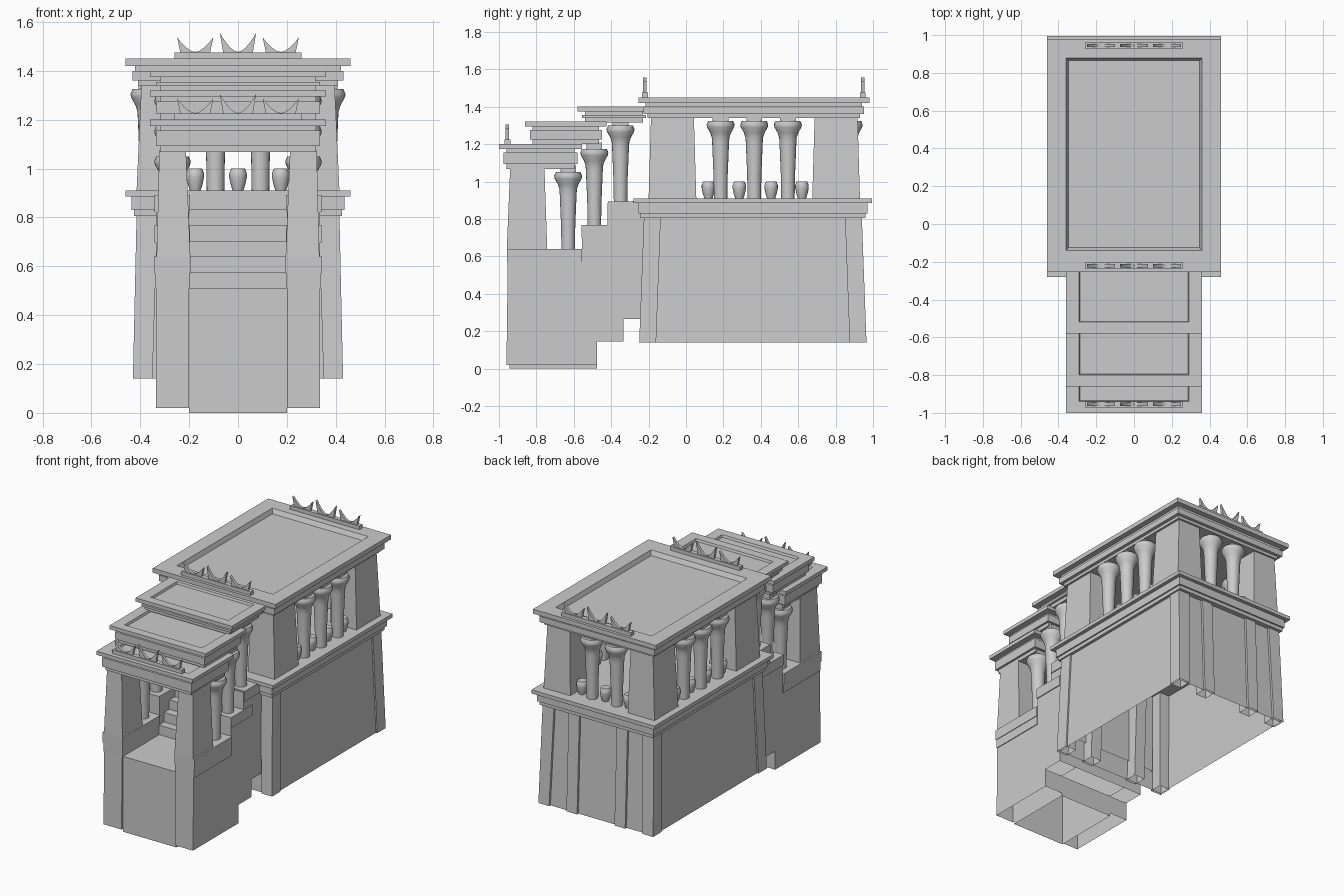
import bpy, bmesh, math

if "Cube" in bpy.data.objects:
    bpy.data.objects.remove(bpy.data.objects["Cube"])


def finish(name, bm, smooth=False):
    bmesh.ops.recalc_face_normals(bm, faces=bm.faces)
    me = bpy.data.meshes.new(name)
    bm.to_mesh(me)
    bm.free()
    ob = bpy.data.objects.new(name, me)
    bpy.context.collection.objects.link(ob)
    if smooth:
        bpy.context.view_layer.objects.active = ob
        ob.select_set(True)
        bpy.ops.object.shade_smooth_by_angle(angle=math.radians(40))
        ob.select_set(False)
    return ob


def loft(name, rects, bottom=True, top=True):
    """Stack of rectangles (x0, x1, y0, y1, z) joined into one solid."""
    bm = bmesh.new()
    rings = [[bm.verts.new(p) for p in ((a, c, z), (b, c, z), (b, d, z), (a, d, z))]
             for a, b, c, d, z in rects]
    for r, s in zip(rings, rings[1:]):
        for i in range(4):
            j = (i + 1) % 4
            bm.faces.new((r[i], r[j], s[j], s[i]))
    if bottom:
        bm.faces.new(rings[0][::-1])
    if top:
        bm.faces.new(rings[-1])
    return finish(name, bm)


def mirrored(rects):
    return [(-b, -a, c, d, z) for a, b, c, d, z in rects]


def pair(name, rects, **kw):
    loft(name + "_right", rects, **kw)
    loft(name + "_left", mirrored(rects), **kw)


def lathe(name, x, y, z, profile, n=20):
    bm = bmesh.new()
    rings = [[bm.verts.new((x + r * math.cos(2 * math.pi * i / n),
                            y + r * math.sin(2 * math.pi * i / n), z + h))
              for i in range(n)] for r, h in profile]
    for r, s in zip(rings, rings[1:]):
        for i in range(n):
            j = (i + 1) % n
            bm.faces.new((r[i], r[j], s[j], s[i]))
    bm.faces.new(rings[0][::-1])
    bm.faces.new(rings[-1])
    finish(name, bm, True)


def prism(name, pts, axis, a, b, open_bottom=False):
    """Extrude a 2D outline along x (outline in yz) or y (outline in xz)."""
    bm = bmesh.new()
    place = (lambda p, t: (t, p[0], p[1])) if axis == 'x' else (lambda p, t: (p[0], t, p[1]))
    A = [bm.verts.new(place(p, a)) for p in pts]
    B = [bm.verts.new(place(p, b)) for p in pts]
    for i in range(len(pts)):
        j = (i + 1) % len(pts)
        bm.faces.new((A[i], A[j], B[j], B[i]))
    bm.faces.new(A)
    bm.faces.new(B)
    bmesh.ops.recalc_face_normals(bm, faces=bm.faces)
    if open_bottom:
        down = [f for f in bm.faces if f.normal.z < -0.9]
        bmesh.ops.delete(bm, geom=down, context='FACES_ONLY')
    return finish(name, bm)


def column(name, x, y, z, h):
    lathe(name, x, y, z, [(.036, 0), (.038, h * .3), (.045, h - .12), (.047, h - .09),
                          (.055, h - .065), (.072, h - .035), (.075, h - .02), (.066, h)])
    loft(name + "_abacus", [(x - .042, x + .042, y - .042, y + .042, z + h + t) for t in (0, .035)])


def jar(name, x, y, z):
    lathe(name, x, y, z, [(.022, 0), (.03, .025), (.036, .055), (.036, .07),
                          (.031, .083), (.028, .09)], 16)


def rings(hx, y0, y1, layers):
    """Stepped moulding: layers of (outset, z0, z1)."""
    return [(-hx - o, hx + o, y0 - o, y1 + o, z) for o, a, b in layers for z in (a, b)]


# Main podium: recessed walls, pilasters, cornice
loft("podium_wall", [(-.42, .42, -.235, .95, .14), (-.405, .405, -.21, .925, .81)], bottom=False)
for y0, y1, t, end in ((-.25, -.16, .025, "front"), (.875, .965, -.025, "back")):
    pair("podium_corner_" + end, [(.35, .43, y0, y1, .14), (.33, .415, y0 + t, y1 + t, .81)], bottom=False)
    pair("podium_pilaster_" + end, [(.14, .22, y0, y1, .14), (.14, .22, y0 + t, y1 + t, .81)], bottom=False)
loft("podium_cornice", rings(.43, -.25, .965, [(-.005, .805, .83), (.005, .83, .885), (.03, .885, .91)]))

# Main pavilion: corner piers, columns, jars
for y0, y1, end in ((-.2, .055, "front"), (.675, .93, "back")):
    pair("main_pier_" + end, [(.215, .415, y0, y1, .91), (.228, .395, y0 + .013, y1 - .013, 1.35)])
for s in (-1, 1):
    for i, y in enumerate((.185, .365, .545)):
        column(f"side_column_{s}_{i}", s * .365, y, .91, .415)
    for i, y in enumerate((.12, .285, .455, .62)):
        jar(f"side_jar_{s}_{i}", s * .35, y, .91)
    column(f"back_column_{s}", s * .092, .87, .91, .415)
for x in (-.175, 0, .175):
    jar(f"back_jar_{x}", x, .86, .91)

# Main roof with sunken top
loft("main_roof", rings(.41, -.205, .93, [(0, 1.34, 1.36), (.022, 1.36, 1.4), (.012, 1.4, 1.42), (.05, 1.42, 1.45)])
     + [(-.36, .36, -.14, .88, 1.45), (-.348, .348, -.125, .865, 1.42)])

# Stepped portico roofs
for i, (y0, y1, z0, z1, r0, r1) in enumerate(((-1, -.555, 1.068, 1.2, -.94, -.61),
                                              (-.86, -.425, 1.2, 1.32, -.8, -.48),
                                              (-.58, -.19, 1.315, 1.4, -.52, -.24))):
    m = z0 + .025
    loft(f"portico_roof_{i}", rings(.36, y0, y1, [(-.04, z0, m), (-.025, m, z1 - .045),
                                                (-.04, z1 - .045, z1 - .025), (0, z1 - .025, z1)])
         + [(-.29, .29, r0, r1, z1), (-.285, .285, r0 + .005, r1 - .005, z1 - .015)])


# Crests of three curved horn shapes
def crest(name, y, z):
    loft(name + "_base", [(-.26, .26, y - .016, y + .016, z + t) for t in (-.01, .025)])
    for k, (x, h) in enumerate(((-.175, .06), (0, .078), (.175, .06))):
        arc = []
        for j in range(11):
            u = -1 + j * .2
            arc.append((x + .074 * u, z + .027 + h * (abs(u) ** 1.7)))
        prism(f"{name}_horn_{k}", [(x - .06, z + .02)] + arc + [(x + .06, z + .02)], 'y', y - .009, y + .009)


crest("crest_front", -.955, 1.2)
crest("crest_main", -.22, 1.45)
crest("crest_back", .945, 1.45)

# Stair: front panel, landing and six steps
n, run, rise = 6, .055, .0645
stair = [(-.945, 0), (-.945, .51)]
for i in range(n):
    y = -.56 + i * run
    stair += [(y, .51 + i * rise), (y, .51 + (i + 1) * rise)]
stair += [(-.215, .897), (-.215, .265), (-.335, .265), (-.335, .145), (-.475, .145), (-.475, 0)]
prism("stair", stair, 'x', -.2, .2, True)

# Stair side walls with stepped tops and mouldings
cheek = [(-.96, .02), (-.952, .635), (-.555, .635), (-.555, .76), (-.42, .76), (-.42, .885),
         (-.215, .885), (-.215, .265), (-.335, .265), (-.335, .145), (-.475, .145), (-.475, .02)]
for s in (-1, 1):
    prism(f"stair_side_{s}", cheek, 'x', s * .2, s * .335, True)
for i, (y0, y1, z) in enumerate(((-.952, -.555, .64), (-.557, -.33, .768), (-.413, -.22, .892))):
    layers = [(.002, .07, .13), (.006, .0, .07)] if i == 0 else [(.003, 0, .07)]
    r = []
    for o, a, b in layers:
        r += [(.2 - o, .338 + o, y0 - o, y1, z - t) for t in (b, a)]
    if i == 0:
        r += [(.2, .338, y0, y1, z)]
    pair(f"stair_moulding_{i}", r)

# Portico piers and columns
pair("portico_pier", [(.195, .333, -.958, -.742, .64), (.213, .322, -.94, -.757, 1.075)])
for s in (-1, 1):
    for i, (y, z) in enumerate(((-.63, .64), (-.49, .765), (-.35, .89))):
        column(f"portico_column_{s}_{i}", s * .268, y, z, .41)
